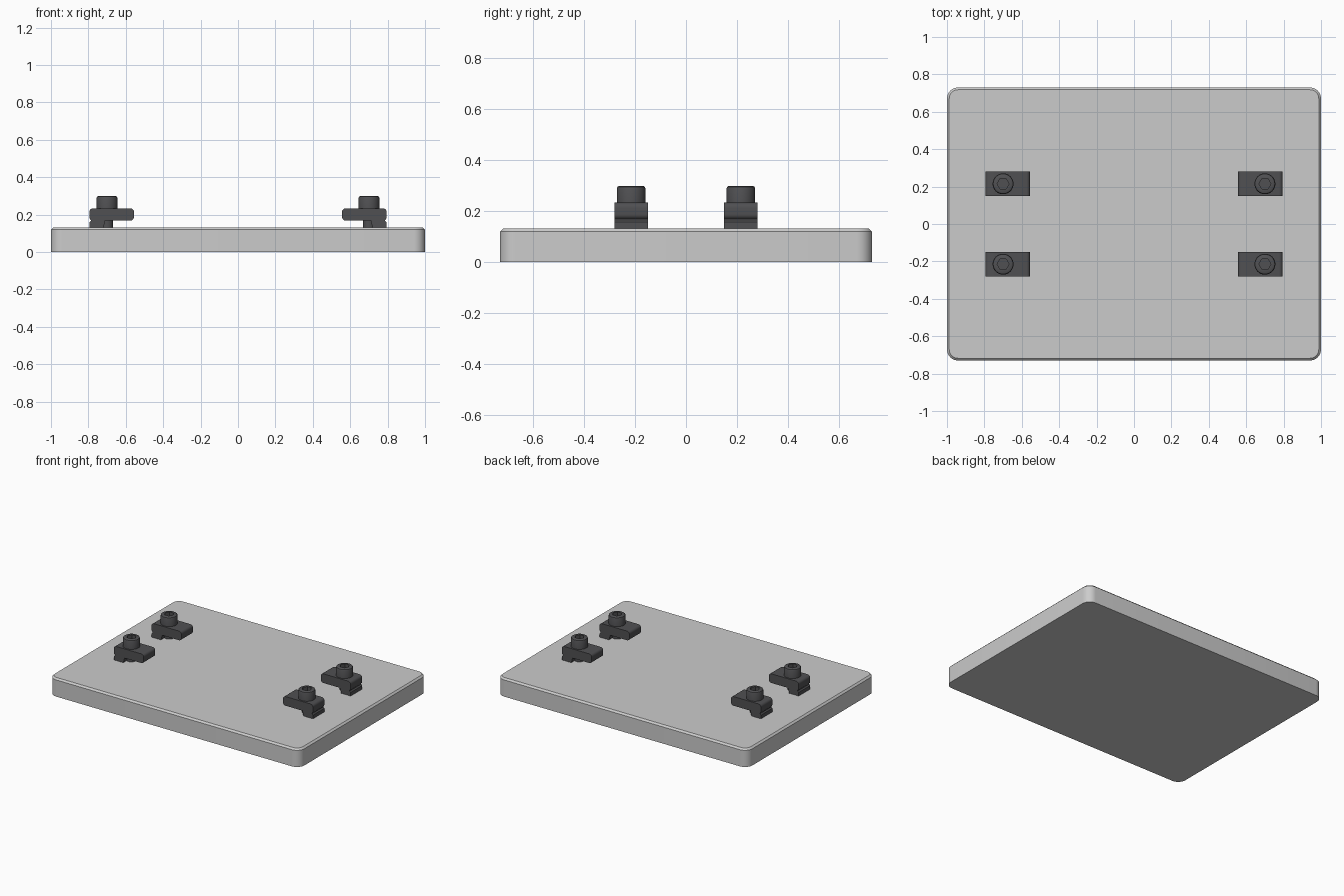
import bpy, bmesh
from math import pi, sin, cos, radians

if "Cube" in bpy.data.objects:
    bpy.data.objects.remove(bpy.data.objects["Cube"])


def finish(bm, name, smooth=True):
    bmesh.ops.recalc_face_normals(bm, faces=bm.faces)
    me = bpy.data.meshes.new(name)
    bm.to_mesh(me)
    bm.free()
    ob = bpy.data.objects.new(name, me)
    bpy.context.collection.objects.link(ob)
    if smooth:
        bpy.ops.object.select_all(action='DESELECT')
        ob.select_set(True)
        bpy.context.view_layer.objects.active = ob
        bpy.ops.object.shade_smooth_by_angle(angle=radians(30))
    return ob


def rounded_rect(x0, x1, y0, y1, r, n=8):
    pts = []
    for cx, cy, a in ((x1 - r, y1 - r, 0), (x0 + r, y1 - r, 1), (x0 + r, y0 + r, 2), (x1 - r, y0 + r, 3)):
        for i in range(n + 1):
            t = (a + i / n) * pi / 2
            pts.append((cx + r * cos(t), cy + r * sin(t)))
    return pts


def loft(bm, rings):
    # closed solid through a stack of equal-length rings
    vs = [[bm.verts.new(p) for p in ring] for ring in rings]
    n = len(vs[0])
    for a, b in zip(vs, vs[1:]):
        for i in range(n):
            bm.faces.new((a[i], a[(i + 1) % n], b[(i + 1) % n], b[i]))
    bm.faces.new(vs[0][::-1])
    bm.faces.new(vs[-1])


def circle(x, y, z, r, n):
    return [(x + r * cos(2 * pi * i / n), y + r * sin(2 * pi * i / n), z) for i in range(n)]


dark = bpy.data.materials.new("dark_steel")
dark.diffuse_color = (0.08, 0.08, 0.085, 1)
dark.use_nodes = True
dark.node_tree.nodes["Principled BSDF"].inputs["Base Color"].default_value = dark.diffuse_color

# base plate with rounded corners and a chamfered top edge
bm = bmesh.new()
loft(bm, [[(x, y, z) for x, y in rounded_rect(-1 + d, 1 - d, -0.73 + d, 0.73 - d, 0.06 - d)]
          for z, d in ((0, 0), (0.12, 0), (0.132, 0.012))])
finish(bm, "base_plate")

for sx, side in ((-1, "left"), (1, "right")):
    for y, row in ((-0.215, "front"), (0.215, "back")):
        tag = f"_{side}_{row}"

        # clamp arm and its heel, both extruded across y
        for name, prof in (
            ("clamp_arm", rounded_rect(0.556, 0.795, 0.168, 0.234, 0.02, 6)),
            ("clamp_heel", [(0.72, 0.13), (0.795, 0.13), (0.795, 0.158), (0.787, 0.166),
                            (0.787, 0.18), (0.71, 0.18), (0.71, 0.166)]),
        ):
            bm = bmesh.new()
            loft(bm, [[(sx * x, y + dy, z) for x, z in prof] for dy in (-0.0655, 0.0655)])
            finish(bm, name + tag).data.materials.append(dark)

        # bolt shank
        cx = sx * 0.70
        bm = bmesh.new()
        loft(bm, [circle(cx, y, z, 0.032, 32) for z in (0.13, 0.2)])
        finish(bm, "bolt_shank" + tag).data.materials.append(dark)

        # bolt head with a hexagonal socket
        bm = bmesh.new()
        loft(bm, [circle(cx, y, z, r, 32) for z, r in
                  ((0.225, 0.056), (0.289, 0.056), (0.296, 0.053), (0.3, 0.046))])
        head = finish(bm, "bolt_head" + tag)
        head.data.materials.append(dark)
        bm = bmesh.new()
        loft(bm, [circle(cx, y, z, 0.032, 6) for z in (0.265, 0.32)])
        cutter = finish(bm, "socket_cutter" + tag, False)
        cutter.hide_render = True
        cutter.hide_set(True)
        cut = head.modifiers.new("socket", 'BOOLEAN')
        cut.object = cutter
        cut.operation = 'DIFFERENCE'
        cut.solver = 'EXACT'
